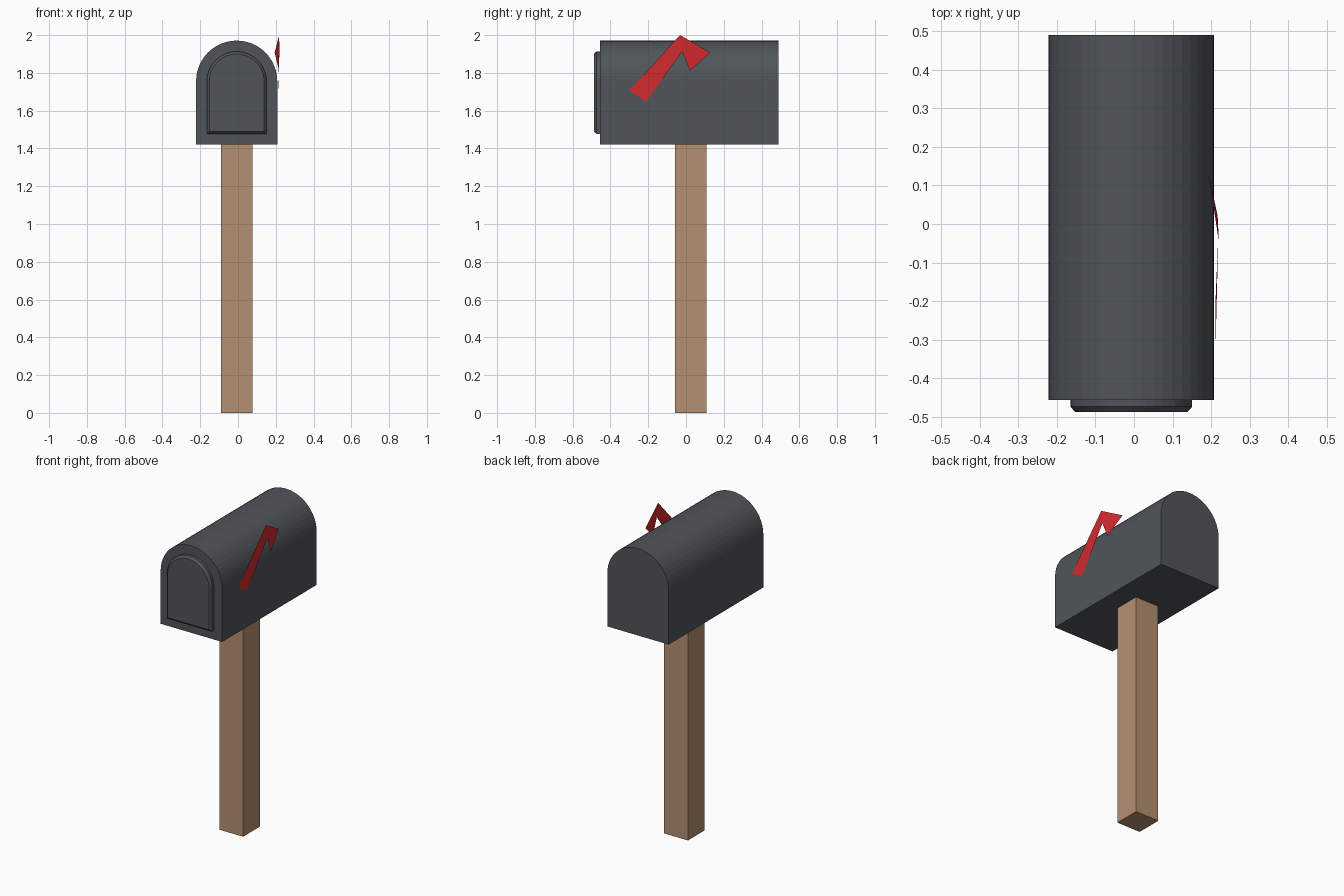
import bpy, bmesh, math

if "Cube" in bpy.data.objects:
    bpy.data.objects.remove(bpy.data.objects["Cube"])

CX = -0.007  # centre line of the box


def material(name, rgb):
    m = bpy.data.materials.new(name)
    m.diffuse_color = (*rgb, 1)
    m.use_nodes = True
    m.node_tree.nodes["Principled BSDF"].inputs["Base Color"].default_value = m.diffuse_color
    return m


METAL = material("dark grey metal", (0.080, 0.091, 0.102))
WOOD = material("brown wood", (0.456, 0.279, 0.165))
RED = material("flag red", (0.645, 0.024, 0.027))


def make(name, verts, faces, mat, closed=True):
    mesh = bpy.data.meshes.new(name)
    mesh.from_pydata(verts, [], faces)
    if closed:
        bm = bmesh.new()
        bm.from_mesh(mesh)
        bmesh.ops.recalc_face_normals(bm, faces=bm.faces)
        bm.to_mesh(mesh)
        bm.free()
    mesh.materials.append(mat)
    obj = bpy.data.objects.new(name, mesh)
    bpy.context.collection.objects.link(obj)
    return obj


def arch(radius, bottom, centre_z, y, steps=24):
    """Round-topped outline in a plane facing the front."""
    pts = [(CX - radius, y, bottom), (CX + radius, y, bottom)]
    for i in range(steps + 1):
        a = math.pi * i / steps
        pts.append((CX + radius * math.cos(a), y, centre_z + radius * math.sin(a)))
    return pts


def loft(name, rings, mat):
    """Join matching outlines and cap both ends."""
    n = len(rings[0])
    faces = [tuple(range(n)), tuple(range((len(rings) - 1) * n, len(rings) * n))]
    for r in range(len(rings) - 1):
        for i in range(n):
            j = (i + 1) % n
            faces.append((r * n + i, r * n + j, (r + 1) * n + j, (r + 1) * n + i))
    return make(name, [p for ring in rings for p in ring], faces, mat)


# Round-topped box
loft("mailbox_body", [arch(0.215, 1.42, 1.756, y) for y in (-0.456, 0.49)], METAL)

# Raised door with a chamfered front edge
loft("door", [arch(0.158, 1.477, 1.755, -0.45),
              arch(0.158, 1.477, 1.755, -0.474),
              arch(0.145, 1.490, 1.755, -0.488)], METAL)

# Square post
loft("post", [[(-0.09, -0.057, z), (0.076, -0.057, z),
               (0.076, 0.109, z), (-0.09, 0.109, z)] for z in (0, 1.42)], WOOD)

# Thin bent signal flag on the right side
make("flag", [(0.212, -0.301, 1.706), (0.211, -0.211, 1.648), (0.219, -0.021, 1.913),
              (0.218, -0.032, 2.0), (0.217, 0.021, 1.812), (0.194, 0.129, 1.908)],
     [(0, 1, 2, 3), (3, 2, 4, 5)], RED, closed=False)
